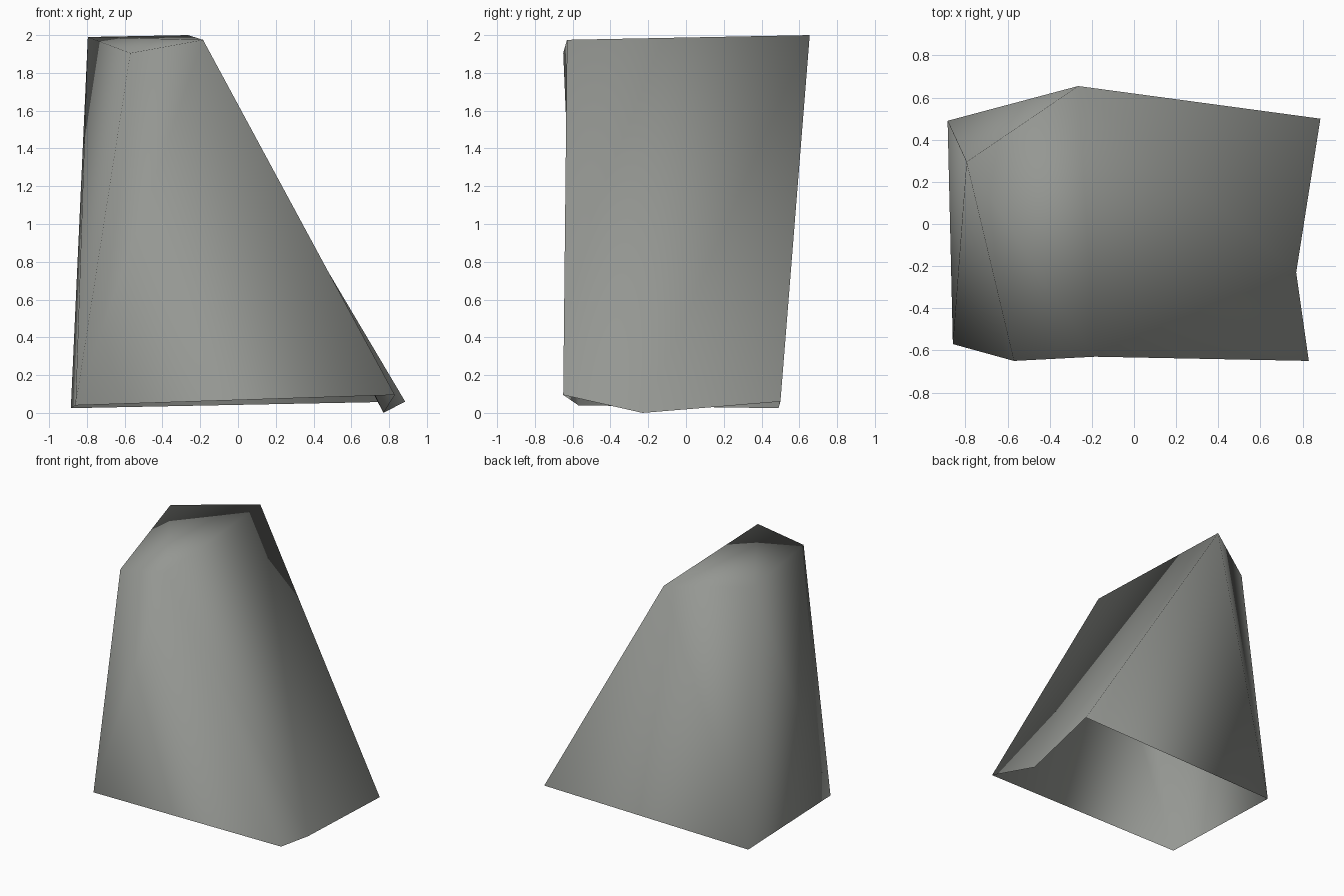
import bpy

if "Cube" in bpy.data.objects:
    bpy.data.objects.remove(bpy.data.objects["Cube"])

# Corner points of the leaning shell
P = {
    "A": (-0.885, 0.49, 0.025), "B": (-0.86, -0.57, 0.04),   # left foot
    "C": (0.83, -0.65, 0.095), "D": (0.77, -0.23, 0.0),      # right foot
    "E": (0.885, 0.50, 0.06),
    "F": (-0.265, 0.655, 2.0), "G": (-0.795, 0.295, 1.99),   # crown
    "H": (-0.57, -0.65, 1.905), "I": (-0.185, -0.63, 1.975),
}
# Closed walls and crown, open underneath
faces = ["BCIH", "CDI", "DEF", "DFI", "EAF", "AGF", "ABG", "BHG", "GHI", "GIF"]

keys = list(P)
mesh = bpy.data.meshes.new("rock_shell")
mesh.from_pydata([P[k] for k in keys], [], [[keys.index(c) for c in f] for f in faces])
mesh.update()
shell = bpy.data.objects.new("rock_shell", mesh)
bpy.context.collection.objects.link(shell)

# Single plain grey, smooth all over
grey = bpy.data.materials.new("stone_grey")
grey.diffuse_color = (0.30, 0.31, 0.29, 1)
grey.use_nodes = True
grey.node_tree.nodes["Principled BSDF"].inputs["Base Color"].default_value = grey.diffuse_color
mesh.materials.append(grey)
for p in mesh.polygons:
    p.use_smooth = True
